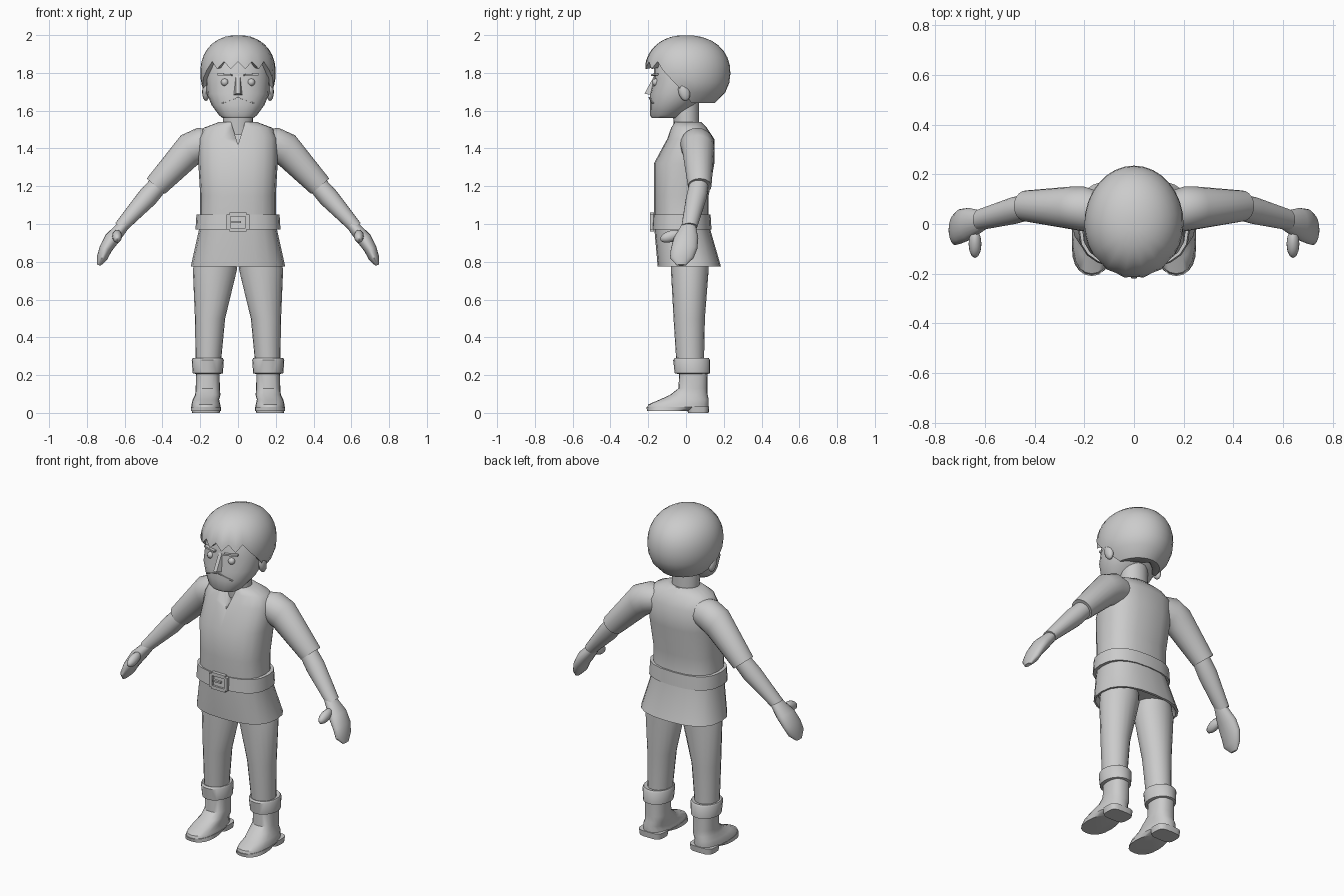
import bpy, bmesh
from math import sin, cos, pi, radians
from mathutils import Matrix, Vector, Euler

default_cube = bpy.data.objects.get("Cube")
if default_cube:
    bpy.data.objects.remove(default_cube)

GREY = (0.6, 0.6, 0.6, 1)
grey = bpy.data.materials.new("plain_grey")
grey.use_nodes = True
grey.diffuse_color = GREY
grey.node_tree.nodes["Principled BSDF"].inputs["Base Color"].default_value = GREY


def finish(name, bm, mirror=False):
    bmesh.ops.recalc_face_normals(bm, faces=bm.faces)
    mesh = bpy.data.meshes.new(name)
    bm.to_mesh(mesh)
    bm.free()
    for face in mesh.polygons:
        face.use_smooth = True
    mesh.set_sharp_from_angle(angle=radians(42))
    mesh.materials.append(grey)
    part = bpy.data.objects.new(name, mesh)
    bpy.context.collection.objects.link(part)
    if mirror:
        modifier = part.modifiers.new("mirror", "MIRROR")
        modifier.use_mirror_merge = False
    return part


def skin(name, rings, mirror=False):
    bm = bmesh.new()
    loops = [[bm.verts.new(point) for point in ring] for ring in rings]
    for lower, upper in zip(loops, loops[1:]):
        for i in range(len(lower)):
            bm.faces.new((lower[i - 1], lower[i], upper[i], upper[i - 1]))
    bm.faces.new(loops[0])
    bm.faces.new(loops[-1])
    return finish(name, bm, mirror)


def rounded(value, power):
    return abs(value) ** (2 / power) * (1 if value >= 0 else -1)


def section(z, half_width, front, back, x=0, tilt=0, power=2.0, sides=20):
    """One cross-section; tilt turns its width axis from x towards z."""
    middle, depth = (front + back) / 2, (back - front) / 2
    points = []
    for i in range(sides):
        angle = 2 * pi * i / sides
        across = half_width * rounded(cos(angle), power)
        along = depth * rounded(sin(angle), power)
        points.append((x + across * cos(radians(tilt)), middle + along,
                       z + across * sin(radians(tilt))))
    return points


def loft(name, sections, power=2.0, mirror=False):
    return skin(name, [section(*s, power=power) for s in sections], mirror)


def limb(name, sections, power=2.0):
    return loft(name, sections, power, mirror=True)


def placed(location, size, turn):
    rotation = Euler([radians(angle) for angle in turn])
    return Matrix.LocRotScale(Vector(location), rotation, Vector(size))


def ball(name, location, size, turn=(0, 0, 0)):
    bm = bmesh.new()
    bmesh.ops.create_uvsphere(bm, u_segments=12, v_segments=8, radius=1,
                              matrix=placed(location, size, turn))
    return finish(name, bm, mirror=True)


def box(name, location, size, turn=(0, 0, 0), mirror=False):
    bm = bmesh.new()
    bmesh.ops.create_cube(bm, size=1, matrix=placed(location, size, turn))
    return finish(name, bm, mirror)


# Tunic with a flared, hollow-hemmed skirt
tunic = loft("tunic", [
    (.81, .22, -.13, .15), (.775, .24, -.14, .17), (.775, .25, -.15, .185),
    (1, .2, -.17, .12), (1.15, .2, -.17, .12), (1.32, .21, -.17, .15),
    (1.45, .21, -.1, .15), (1.51, .18, -.08, .11), (1.54, .1, -.06, .08)], power=2.5)

# Neck notch cut into the chest
notch = skin("notch_cutter", [
    [(-.05, y, 1.58), (.05, y, 1.58), (0, y, 1.42)] for y in (-.3, -.05)])
notch.hide_render = True
notch.hide_viewport = True
cut = tunic.modifiers.new("neck_notch", "BOOLEAN")
cut.operation = "DIFFERENCE"
cut.object = notch

# Belt and square buckle
BELT, BUCKLE_FRONT = 1.01, -.18
loft("belt", [(BELT + side * .04, half, -half + .045, half - .09)
              for side, half in ((-1, .2), (-1, .225), (1, .22), (1, .2))], power=2.5)
for name, side in (("buckle_top", 1), ("buckle_bottom", -1)):
    box(name, (0, BUCKLE_FRONT, BELT + side * .04), (.09, .02, .02))
box("buckle_side", (.05, BUCKLE_FRONT, BELT), (.02, .02, .08), mirror=True)
box("buckle_prong", (-.01, BUCKLE_FRONT, BELT), (.05, .02, .01))

# Neck and head
loft("neck", [(1.47, .08, -.06, .07), (1.7, .08, -.08, .07)])
loft("head", [
    (1.56, .08, -.18, -.05), (1.575, .1, -.19, -.03), (1.63, .14, -.19, .05),
    (1.69, .165, -.19, .1), (1.77, .17, -.17, .13), (1.85, .16, -.17, .13),
    (1.92, .12, -.13, .1)], power=2.2)

# Nose wedge
bm = bmesh.new()
corners = [(side * half, y, z) for side in (-1, 1) for half, y, z in (
    (.01, -.16, 1.8), (.01, -.22, 1.69), (.03, -.17, 1.68))]
bmesh.ops.convex_hull(bm, input=[bm.verts.new(corner) for corner in corners])
finish("nose", bm)

# Eyes, brows, moustache and ears
ball("eye", (.07, -.16, 1.75), (.02, .02, .02))
box("eyebrow", (.07, -.166, 1.79), (.08, .02, .01), (0, -4, 15), mirror=True)
box("moustache", (.045, -.184, 1.655), (.09, .01, .006), (0, 20, 12), mirror=True)
ball("ear", (.17, -.01, 1.7), (.02, .03, .05), (15, 0, 0))

# Hair shell: a rounded dome whose lower edge drops from the fringe to the nape
COLUMNS, ROWS, MIDDLE, HEIGHT = 32, 10, 1.8, .2
columns = []
for i in range(COLUMNS):
    angle = 2 * pi * i / COLUMNS
    forward = cos(angle)
    edge = max(1.64, min(1.84, 1.68 + .24 * forward))
    if forward > .6:
        edge += .02 * (-1) ** i
    column = []
    for row in range(ROWS + 1):
        z = 1.999 - (1.999 - edge) * (row / ROWS) ** 1.6
        swell = (1 - abs((z - MIDDLE) / HEIGHT) ** 2.2) ** (1 / 2.2)
        depth = .22 if forward > 0 else .235
        column.append((.2 * swell * sin(angle), -depth * swell * forward, z))
    x, y, z = column[-1]
    column.append((x * .75, y * .75, z + .01))
    columns.append(column)
skin("hair", list(zip(*columns)))

# Sleeves, forearms and hands
limb("sleeve", [
    (1.43, .07, -.03, .12, .11, 85), (1.42, .09, -.03, .15, .2, 80),
    (1.39, .09, -.02, .15, .26, 62), (1.2, .063, .01, .135, .435, 40),
    (1.2, .05, .02, .12, .43, 40)])
limb("forearm", [
    (1.22, .05, .02, .12, .41, 40), (1.14, .054, 0, .11, .48, 40),
    (.985, .035, -.025, .06, .62, 34)])
limb("hand", [
    (1, .03, -.02, .05, .6, 34), (.925, .04, -.065, .065, .665, 28),
    (.87, .034, -.08, .06, .7, 25), (.82, .028, -.085, .04, .72, 22),
    (.782, .01, -.05, 0, .737, 20)])
ball("thumb", (.64, -.08, .935), (.026, .06, .03), (18, 0, 0))

# Trouser legs
limb("leg", [
    (.84, .1, -.08, .12, .115), (.76, .117, -.08, .12, .122),
    (.5, .08, -.066, .1, .148), (.25, .066, -.05, .095, .158)])

# Boots with turned cuffs, soles and heels
ANKLE, FOOT = .16, .17
limb("boot_cuff", [
    (.205, .06, -.04, .11, ANKLE), (.21, .08, -.06, .128, ANKLE),
    (.28, .085, -.068, .128, ANKLE), (.29, .08, -.06, .12, ANKLE),
    (.285, .06, -.045, .1, ANKLE)])
limb("boot", [
    (.23, .062, -.035, .115, ANKLE), (.13, .064, -.04, .113, ANKLE),
    (.095, .067, -.085, .115, ANKLE), (.07, .07, -.14, .12, FOOT),
    (.045, .076, -.2, .12, FOOT), (.03, .078, -.205, .12, FOOT)], power=2.4)
limb("sole", [(.03, .08, -.21, .12, FOOT), (.01, .08, -.205, .02, FOOT)], power=2.4)
limb("heel", [(.035, .078, .005, .123, FOOT), (0, .073, .01, .12, FOOT)], power=3.5)
